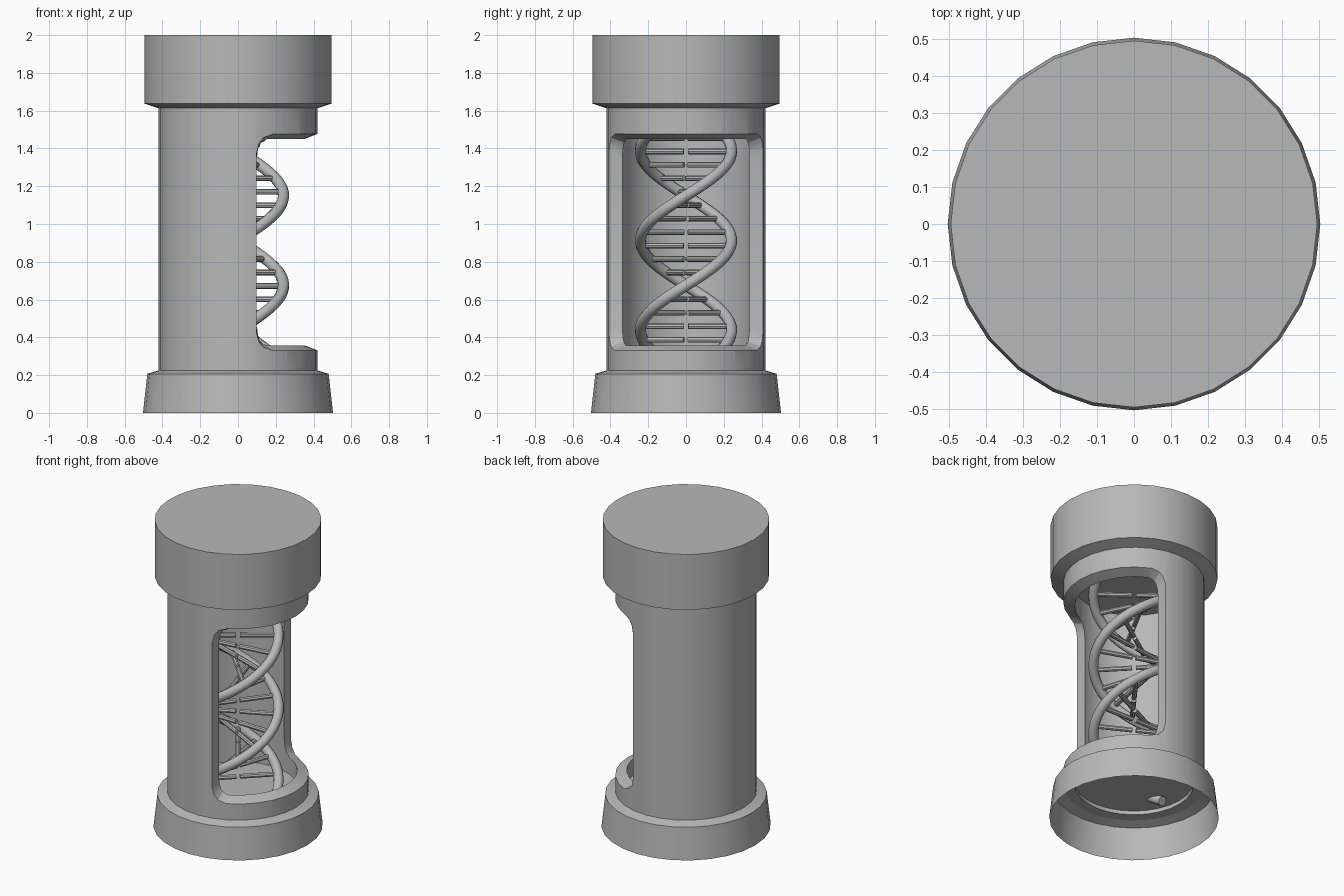
import bpy, bmesh
from math import cos, sin, pi, radians, acos
from mathutils import Vector

if "Cube" in bpy.data.objects:
    bpy.data.objects.remove(bpy.data.objects["Cube"])

SIDES = 28
grey = bpy.data.materials.new("dark_grey")
grey.diffuse_color = (0.48, 0.48, 0.48, 1)
grey.use_nodes = True
grey.node_tree.nodes["Principled BSDF"].inputs["Base Color"].default_value = grey.diffuse_color


def finish(name, bm):
    bmesh.ops.recalc_face_normals(bm, faces=bm.faces)
    me = bpy.data.meshes.new(name)
    bm.to_mesh(me)
    bm.free()
    me.materials.append(grey)
    ob = bpy.data.objects.new(name, me)
    bpy.context.collection.objects.link(ob)
    return ob


def activate(ob):
    bpy.ops.object.select_all(action='DESELECT')
    ob.select_set(True)
    bpy.context.view_layer.objects.active = ob


def smooth(ob, angle=25):
    activate(ob)
    bpy.ops.object.shade_smooth_by_angle(angle=radians(angle))


def lathe(name, profile, closed=False, cap_end=False):
    bm = bmesh.new()
    rings = [[bm.verts.new((r * cos(2 * pi * i / SIDES), r * sin(2 * pi * i / SIDES), z))
              for i in range(SIDES)] for r, z in profile]
    pairs = list(zip(rings, rings[1:]))
    if closed:
        pairs.append((rings[-1], rings[0]))
    for a, b in pairs:
        for i in range(SIDES):
            j = (i + 1) % SIDES
            bm.faces.new((a[i], a[j], b[j], b[i]))
    if cap_end:
        bm.faces.new(rings[-1])
    return finish(name, bm)


def tubes(name, paths, radius, res):
    cu = bpy.data.curves.new(name, 'CURVE')
    cu.dimensions = '3D'
    cu.bevel_depth = radius
    cu.bevel_resolution = res
    cu.use_fill_caps = True
    cu.materials.append(grey)
    for pts in paths:
        sp = cu.splines.new('POLY')
        sp.points.add(len(pts) - 1)
        for p, co in zip(sp.points, pts):
            p.co = (*co, 1)
    ob = bpy.data.objects.new(name, cu)
    bpy.context.collection.objects.link(ob)
    activate(ob)
    bpy.ops.object.convert(target='MESH')
    smooth(bpy.context.object, 40)


# Hollow flared base, open underneath
base = lathe("base", [(0.503, 0), (0.48, 0.207), (0.42, 0.225)])
smooth(base)

# Cap
cap = lathe("cap", [(0.42, 1.613), (0.495, 1.637), (0.495, 2.0)], cap_end=True)
smooth(cap)

# Chamber floor and ceiling
R_OUT, R_IN = 0.42, 0.352
for name, z in (("chamber_floor", 0.25), ("chamber_ceiling", 1.59)):
    bm = bmesh.new()
    bm.faces.new([bm.verts.new((R_IN * cos(2 * pi * i / SIDES), R_IN * sin(2 * pi * i / SIDES), z))
                  for i in range(SIDES)])
    finish(name, bm)

# Tube wall
body = lathe("tube_wall", [(R_OUT, 0.225), (R_OUT, 1.615), (R_IN, 1.615), (R_IN, 0.225)], closed=True)

# Window cutter: flared opening with rounded corners and flat side edges
X_EDGE, MID = 0.098, 0.904
step = 360 / SIDES
half = [(77.6, 0.10), (75.8, 0.05), (72.0, 0.018), (step * 5, 0.0)]
columns = [(-a, d) for a, d in half] + [(step * k, 0.0) for k in range(-4, 5)] + half[::-1]
bm = bmesh.new()
cols = []
for ang, drop in columns:
    col = []
    for r, side in ((0.30, -1), (0.30, 1), (0.46, 1), (0.46, -1)):
        t = (r - R_IN) / (R_OUT - R_IN)
        a = radians(ang)
        if abs(ang) > 65:
            edge = acos(X_EDGE / r) - radians(step * 5)
            f = (abs(ang) - step * 5) / (77.6 - step * 5)
            a = (radians(step * 5) + edge * f) * (1 if ang > 0 else -1)
        z = MID + side * (0.546 + 0.027 * t - drop)
        col.append(bm.verts.new((r * cos(a), r * sin(a), z)))
    cols.append(col)
for a, b in zip(cols, cols[1:]):
    for i in range(4):
        j = (i + 1) % 4
        bm.faces.new((a[i], a[j], b[j], b[i]))
bm.faces.new(cols[0])
bm.faces.new(cols[-1])
cutter = finish("window_cutter", bm)
cutter.hide_render = True
mod = body.modifiers.new("window", 'BOOLEAN')
mod.operation = 'DIFFERENCE'
mod.solver = 'EXACT'
mod.object = cutter
activate(body)
bpy.ops.object.modifier_apply(modifier=mod.name)
bpy.data.objects.remove(cutter)
smooth(body)

# Double helix strands
PITCH, R_HELIX = 0.95, 0.241


def helix(z, phase, r=R_HELIX):
    a = 2 * pi * (z - 1.15) / PITCH + phase
    return Vector((r * cos(a), r * sin(a), z))


Z0, Z1, N = 0.215, 1.62, 72
for name, phase in (("helix_strand_a", 0), ("helix_strand_b", pi)):
    tubes(name, [[helix(Z0 + (Z1 - Z0) * i / N, phase) for i in range(N + 1)]], 0.03, 3)

# Paired rungs with a small gap on the axis
rungs = [[helix(0.672 + 0.0712 * k, p, 0.012), helix(0.672 + 0.0712 * k, p, 0.235)]
         for k in range(-5, 13) for p in (0, pi)]
tubes("helix_rungs", rungs, 0.015, 2)
